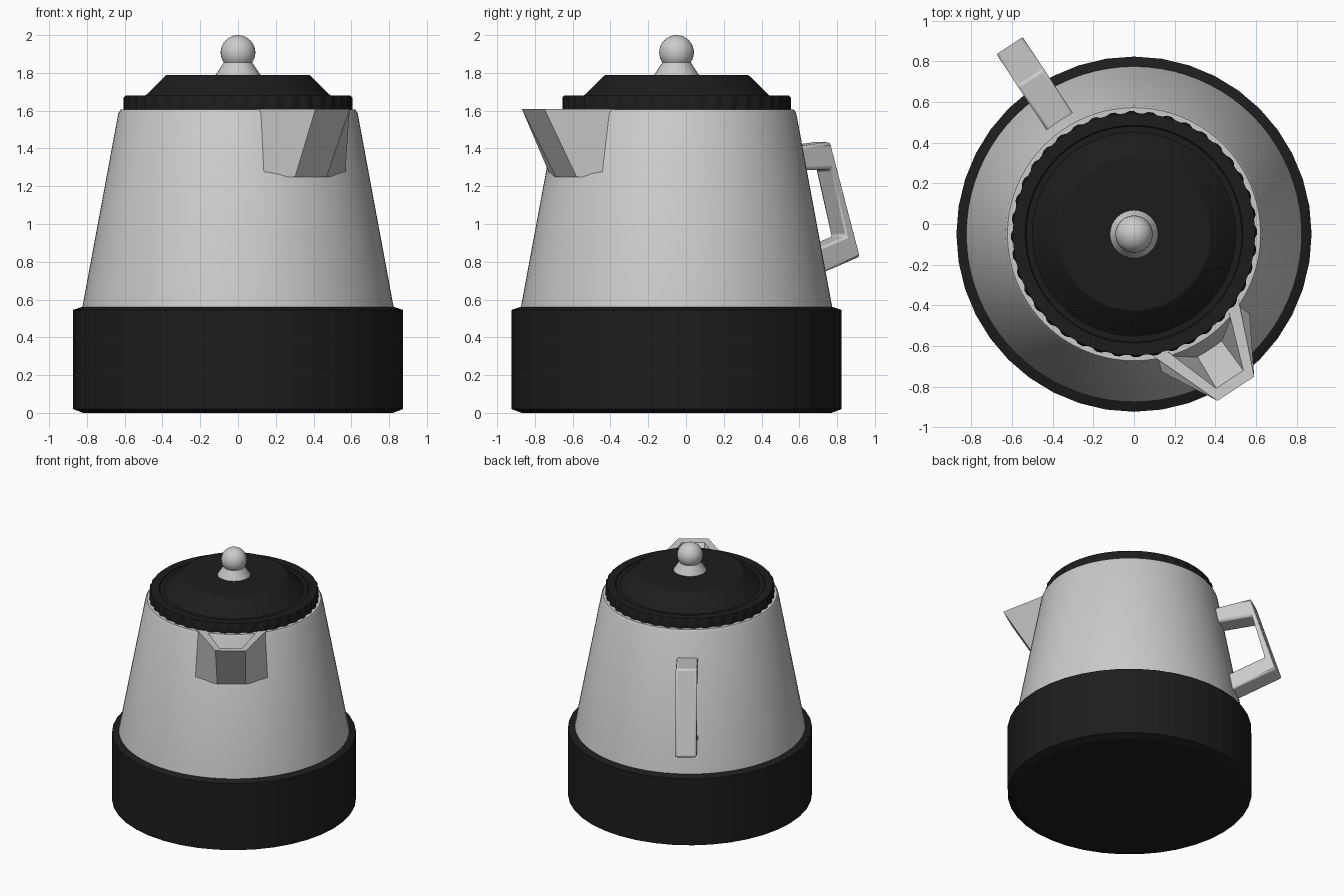
import bpy, bmesh, math
from mathutils import Matrix

if "Cube" in bpy.data.objects:
    bpy.data.objects.remove(bpy.data.objects["Cube"])

CENTRE_Y = -0.05
AXIS = math.radians(-56.6)          # spout direction; the handle is opposite

black = bpy.data.materials.new("black_plastic")
black.diffuse_color = (0.012, 0.012, 0.012, 1)
black.use_nodes = True
black.node_tree.nodes["Principled BSDF"].inputs["Base Color"].default_value = black.diffuse_color


def finish(bm, name, material=None, angle=30, turn=0.0):
    bmesh.ops.recalc_face_normals(bm, faces=bm.faces)
    bm.transform(Matrix.Translation((0, CENTRE_Y, 0)) @ Matrix.Rotation(turn, 4, 'Z'))
    mesh = bpy.data.meshes.new(name)
    bm.to_mesh(mesh)
    bm.free()
    obj = bpy.data.objects.new(name, mesh)
    bpy.context.collection.objects.link(obj)
    if material:
        mesh.materials.append(material)
    bpy.ops.object.select_all(action='DESELECT')
    obj.select_set(True)
    bpy.context.view_layer.objects.active = obj
    bpy.ops.object.shade_smooth_by_angle(angle=math.radians(angle))
    return obj


def lathe(name, profile, segs, material=None, angle=30, ribs=()):
    """Spin (radius, z) points; profile rows listed in ribs get notched."""
    bm = bmesh.new()
    rings = []
    for row, (r, z) in enumerate(profile):
        ring = []
        for i in range(segs):
            a = 2 * math.pi * i / segs
            rr = r - 0.012 if row in ribs and i % 4 > 1 else r
            ring.append(bm.verts.new((rr * math.cos(a), rr * math.sin(a), z)))
        rings.append(ring)
    for lo, hi in zip(rings, rings[1:]):
        for i in range(segs):
            j = (i + 1) % segs
            bm.faces.new((lo[i], lo[j], hi[j], hi[i]))
    bm.faces.new(rings[0][::-1])
    bm.faces.new(rings[-1])
    return finish(bm, name, material, angle)


# Black base and tapered metal body
lathe("base", [(0.82, 0), (0.873, 0.02), (0.873, 0.545), (0.83, 0.56)], 40, black, 5)
lathe("body", [(0.835, 0.5), (0.824, 0.56), (0.634, 1.585), (0.622, 1.605)], 80)

# Lid with notched rim and raised centre
lathe("lid", [(0.59, 1.60), (0.605, 1.605), (0.605, 1.67), (0.595, 1.68), (0.535, 1.68),
              (0.53, 1.672), (0.50, 1.672), (0.485, 1.685), (0.39, 1.78), (0.375, 1.79)],
      160, black, ribs=(1, 2))

# Knob: flared foot and ball
lathe("knob_foot", [(0.122, 1.78), (0.118, 1.79), (0.072, 1.86), (0.06, 1.89)], 32)
bm = bmesh.new()
bmesh.ops.create_uvsphere(bm, u_segments=32, v_segments=16, radius=0.092,
                          matrix=Matrix.Translation((0, 0, 1.908)))
finish(bm, "knob_ball")

# Spout: open trough, mirrored halves (outward, sideways, up)
points = {"tip": (0.91, 0.108, 1.61), "root": (0.555, 0.25, 1.61),
          "low": (0.70, 0.10, 1.25), "root_low": (0.62, 0.27, 1.25),
          "in_tip": (0.855, 0.08, 1.605), "in_root": (0.575, 0.18, 1.61),
          "in_low": (0.66, 0.07, 1.32)}
bm = bmesh.new()
left, right = ({k: bm.verts.new((x, s * y, z)) for k, (x, y, z) in points.items()}
               for s in (1, -1))
for side in (left, right):
    for names in (("tip", "low", "root_low", "root"), ("tip", "root", "in_root", "in_tip"),
                  ("in_tip", "in_root", "in_low"), ("root", "root_low", "in_low", "in_root")):
        bm.faces.new([side[n] for n in names])
for a, b in (("tip", "low"), ("tip", "in_tip"), ("in_tip", "in_low"),
             ("low", "root_low"), ("root_low", "in_low")):
    bm.faces.new((left[a], left[b], right[b], right[a]))
finish(bm, "spout", angle=20, turn=AXIS)

# Handle: strap lofted through outer/inner points of its side outline
outline = [((0.60, 1.395), (0.60, 1.28)), ((0.925, 1.435), (0.935, 1.29)),
           ((1.115, 0.825), (1.03, 0.935)), ((0.74, 0.69), (0.72, 0.825))]
half = 0.077
bm = bmesh.new()
sections = [[bm.verts.new((p[0], s * half, p[1]))
             for p, s in ((o, 1), (o, -1), (i, -1), (i, 1))] for o, i in outline]
for a, b in zip(sections, sections[1:]):
    for k in range(4):
        n = (k + 1) % 4
        bm.faces.new((a[k], a[n], b[n], b[k]))
bm.faces.new(sections[0])
bm.faces.new(sections[-1])
handle = finish(bm, "handle", turn=AXIS + math.pi)
bevel = handle.modifiers.new("soft_edges", 'BEVEL')
bevel.width = 0.015
bevel.segments = 2
